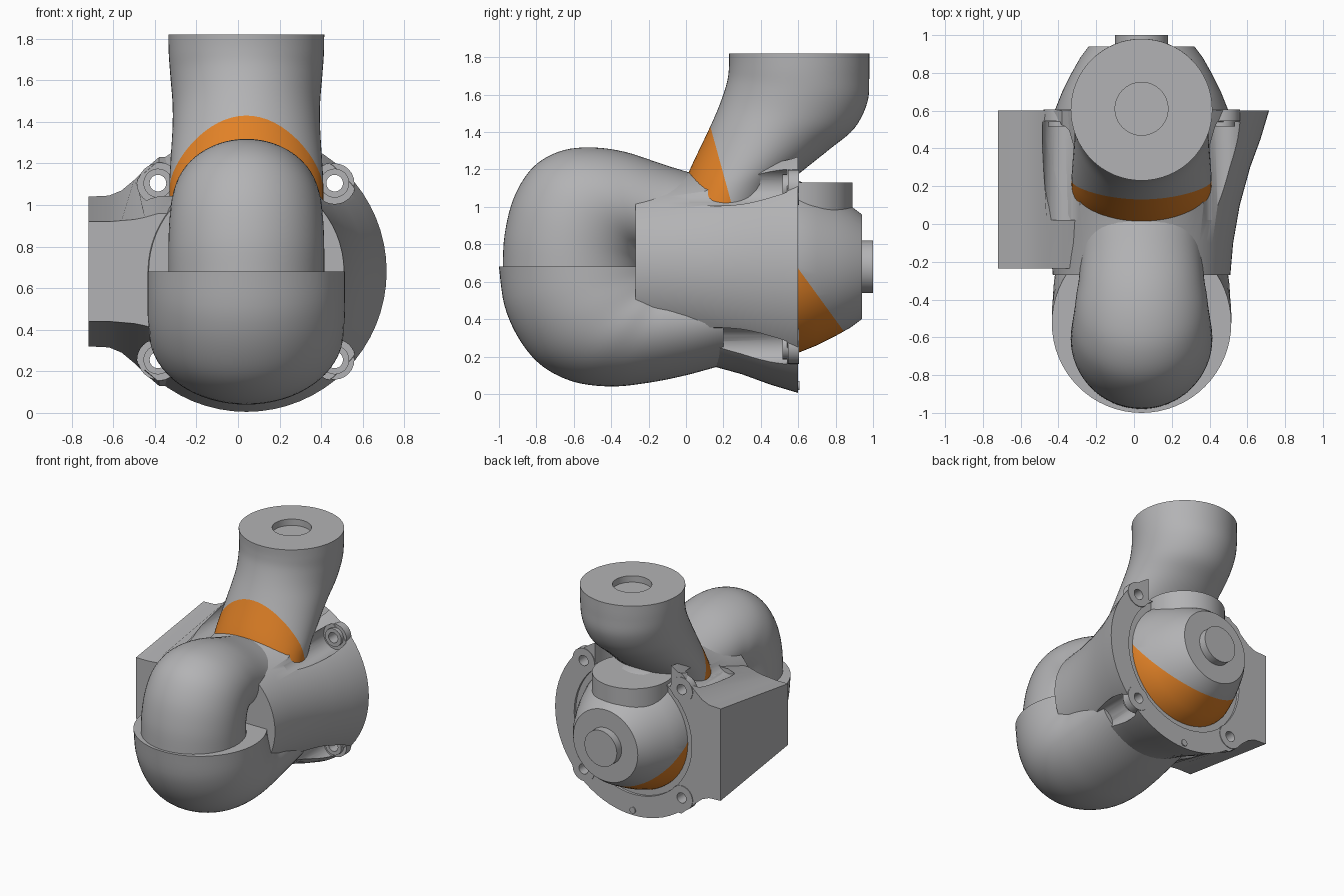
import bpy, bmesh
from math import sin, cos, pi
from mathutils import Vector

cube = bpy.data.objects.get("Cube")
if cube:
    bpy.data.objects.remove(cube, do_unlink=True)

CX, CZ, SIDES = 0.04, 0.68, 64


def material(name, rgb):
    m = bpy.data.materials.new(name)
    m.use_nodes = True
    m.diffuse_color = (*rgb, 1)
    m.node_tree.nodes["Principled BSDF"].inputs["Base Color"].default_value = (*rgb, 1)
    return m


GREY = material("grey", (0.45, 0.45, 0.46))
ORANGE = material("orange", (0.75, 0.22, 0.02))


def finish(name, bm, paint=None):
    """Make an object; paint = plane (point, normal), orange behind it."""
    bmesh.ops.recalc_face_normals(bm, faces=bm.faces)
    if paint:
        co, no = Vector(paint[0]), Vector(paint[1])
        bmesh.ops.bisect_plane(bm, geom=bm.verts[:] + bm.edges[:] + bm.faces[:],
                               dist=1e-5, plane_co=co, plane_no=no)
        for f in bm.faces:
            f.material_index = int((f.calc_center_median() - co).dot(no) < 0)
    me = bpy.data.meshes.new(name)
    bm.to_mesh(me)
    bm.free()
    me.materials.append(GREY)
    if paint:
        me.materials.append(ORANGE)
    ob = bpy.data.objects.new(name, me)
    bpy.context.collection.objects.link(ob)
    return ob


def skin(name, rings, paint=None, caps=True):
    """Bridge a list of point rings into a tube."""
    bm = bmesh.new()
    vs = [[bm.verts.new(p) for p in ring] for ring in rings]
    n = len(rings[0])
    for a, b in zip(vs, vs[1:]):
        for i in range(n):
            j = (i + 1) % n
            bm.faces.new((a[i], a[j], b[j], b[i]))
    if caps:
        bm.faces.new(vs[0])
        bm.faces.new(vs[-1])
    return finish(name, bm, paint)


def revolve(name, profile, x=CX, z=CZ, paint=None, caps=True, sides=SIDES):
    """Turn (y, radius) points about an axis along y."""
    angles = [2 * pi * i / sides for i in range(sides)]
    rings = [[(x + r * cos(t), y, z + r * sin(t)) for t in angles] for y, r in profile]
    return skin(name, rings, paint, caps)


def upright(name, y, r, low, high):
    angles = [2 * pi * i / SIDES for i in range(SIDES)]
    return skin(name, [[(CX + r * cos(t), y + r * sin(t), z) for t in angles]
                       for z in (low, high)])


def smooth_path(keys, steps=5):
    """Catmull-Rom curve through tuples."""
    out = []
    for i in range(len(keys) - 1):
        quad = [keys[max(i - 1, 0)], keys[i], keys[i + 1], keys[min(i + 2, len(keys) - 1)]]
        for s in range(steps):
            t = s / steps
            out.append([b + t / 2 * (c - a + t * (2 * a - 5 * b + 4 * c - d
                        + t * (3 * (b - c) + d - a))) for a, b, c, d in zip(*quad)])
    return out + [keys[-1]]


def loft(name, keys, paint=None):
    """Oval sections: inner (y, z), outer (y, z), half width."""
    rings = []
    for ay, az, by, bz, w in smooth_path(keys):
        rings.append([(CX + w * cos(t), (ay + by) / 2 + (by - ay) / 2 * sin(t),
                       (az + bz) / 2 + (bz - az) / 2 * sin(t))
                      for t in (2 * pi * i / SIDES for i in range(SIDES))])
    return skin(name, rings, paint)


def cut(targets, cutter):
    cutter.hide_render = True
    for ob in targets:
        mod = ob.modifiers.new("cut", "BOOLEAN")
        mod.operation, mod.solver, mod.object = "DIFFERENCE", "EXACT", cutter
        bpy.context.view_layer.objects.active = ob
        bpy.ops.object.modifier_apply(modifier=mod.name)
    bpy.data.objects.remove(cutter, do_unlink=True)


# Conical housing with its rear flange
housing = revolve("housing", [(-0.27, 0.47), (-0.1, 0.485), (0.1, 0.52), (0.3, 0.575),
                              (0.45, 0.63), (0.6, 0.675)])

# Flared side box, tapering to the front
back = [(-0.72, 0.36), (-0.62, 0.365), (-0.56, 0.39), (-0.5, 0.44), (-0.45, 0.49), (-0.38, 0.55), (-0.2, 0.55)]
front = [(-0.72, 0.24), (-0.62, 0.24), (-0.56, 0.245), (-0.5, 0.25), (-0.45, 0.26), (-0.38, 0.28), (-0.2, 0.28)]
side_box = skin("side_box", [
    [(x, y, CZ + h) for x, h in half] + [(x, y, CZ - h) for x, h in reversed(half)]
    for half, y in ((front, -0.235), (back, 0.6))])
body = [housing, side_box]

# Recess around the rear bulb and notch below the neck
cut(body, revolve("recess_cutter", [(0.58, 0.51), (0.7, 0.51)]))
cut(body, upright("notch_cutter", 0.6, 0.33, 1.1, 1.6))

# Bolt pockets, holes, washers and rear lugs
parts = []
for sx in (-1, 1):
    for sz in (-1, 1):
        x, z = CX + 0.425 * sx, CZ + 0.425 * sz
        cut(body, revolve("pocket_cutter", [(0.02, 0.1), (0.54, 0.1)], x, z, sides=32))
        cut(body, revolve("hole_cutter", [(0.4, 0.04), (0.7, 0.04)], x, z, sides=24))
        for part, y0, y1, r in (("bolt_washer", 0.515, 0.545, 0.07), ("bolt_lug", 0.545, 0.605, 0.095)):
            parts.append(revolve(part, [(y1, 0.04), (y0, 0.04), (y0, r), (y1, r), (y1, 0.04)],
                                 x, z, caps=False, sides=24))
parts.append(revolve("bottom_pin", [(0.58, 0.025), (0.608, 0.025)], CX, 0.045, sides=16))

# Lower bowl, bending from the open top to the housing
bowl = loft("lower_bowl", [
    (-0.05, 0.68, -1.0, 0.68, 0.475), (-0.05, 0.68, -0.97, 0.47, 0.475),
    (-0.05, 0.68, -0.89, 0.29, 0.475), (-0.05, 0.68, -0.77, 0.15, 0.47),
    (-0.05, 0.68, -0.6, 0.065, 0.465), (-0.05, 0.68, -0.4, 0.04, 0.45),
    (-0.04, 0.68, -0.2, 0.06, 0.44), (0.0, 0.68, 0.0, 0.1, 0.43),
    (0.2, 0.68, 0.2, 0.155, 0.42)])

# Upper elbow pipe, narrower than the bowl
elbow = loft("upper_elbow", [
    (-0.23, 0.66, -0.98, 0.66, 0.375), (-0.24, 0.71, -0.97, 0.85, 0.375),
    (-0.24, 0.73, -0.92, 1.05, 0.372), (-0.24, 0.74, -0.82, 1.21, 0.365),
    (-0.24, 0.74, -0.68, 1.295, 0.355), (-0.23, 0.74, -0.52, 1.318, 0.345),
    (-0.22, 0.73, -0.33, 1.295, 0.33), (-0.12, 0.7, -0.1, 1.22, 0.32),
    (0.1, 0.68, 0.1, 1.16, 0.32)])

# Neck, leaning back and up, with an orange front band
neck = loft("neck", [
    (0.45, 0.95, -0.09, 0.95, 0.37), (0.53, 1.11, -0.02, 1.1, 0.37),
    (0.62, 1.19, 0.03, 1.22, 0.365), (0.77, 1.31, 0.13, 1.43, 0.355),
    (0.9, 1.42, 0.185, 1.56, 0.355), (0.97, 1.56, 0.22, 1.67, 0.365),
    (0.98, 1.7, 0.23, 1.75, 0.373), (0.98, 1.82, 0.23, 1.82, 0.375)],
    paint=((0, 0.13, 1.43), (0, 0.4, 0.11)))
cut([neck], upright("neck_hole_cutter", 0.61, 0.14, 1.77, 1.9))

# Rear bulb with end disc and knob, orange below a slanted line
bulb = revolve("rear_bulb", [(0.5, 0.47), (0.6, 0.46), (0.7, 0.42), (0.8, 0.37), (0.88, 0.325),
                             (0.94, 0.28), (0.94, 0.14), (1.0, 0.14)],
               paint=((0, 0.6, 0.67), (0, 0.33, 0.24)))
stub = upright("bulb_outlet", 0.6, 0.29, 0.7, 1.13)

for ob in body + parts + [bowl, elbow, neck, bulb, stub]:
    bpy.ops.object.select_all(action="DESELECT")
    ob.select_set(True)
    bpy.context.view_layer.objects.active = ob
    bpy.ops.object.shade_smooth_by_angle(angle=0.6)
